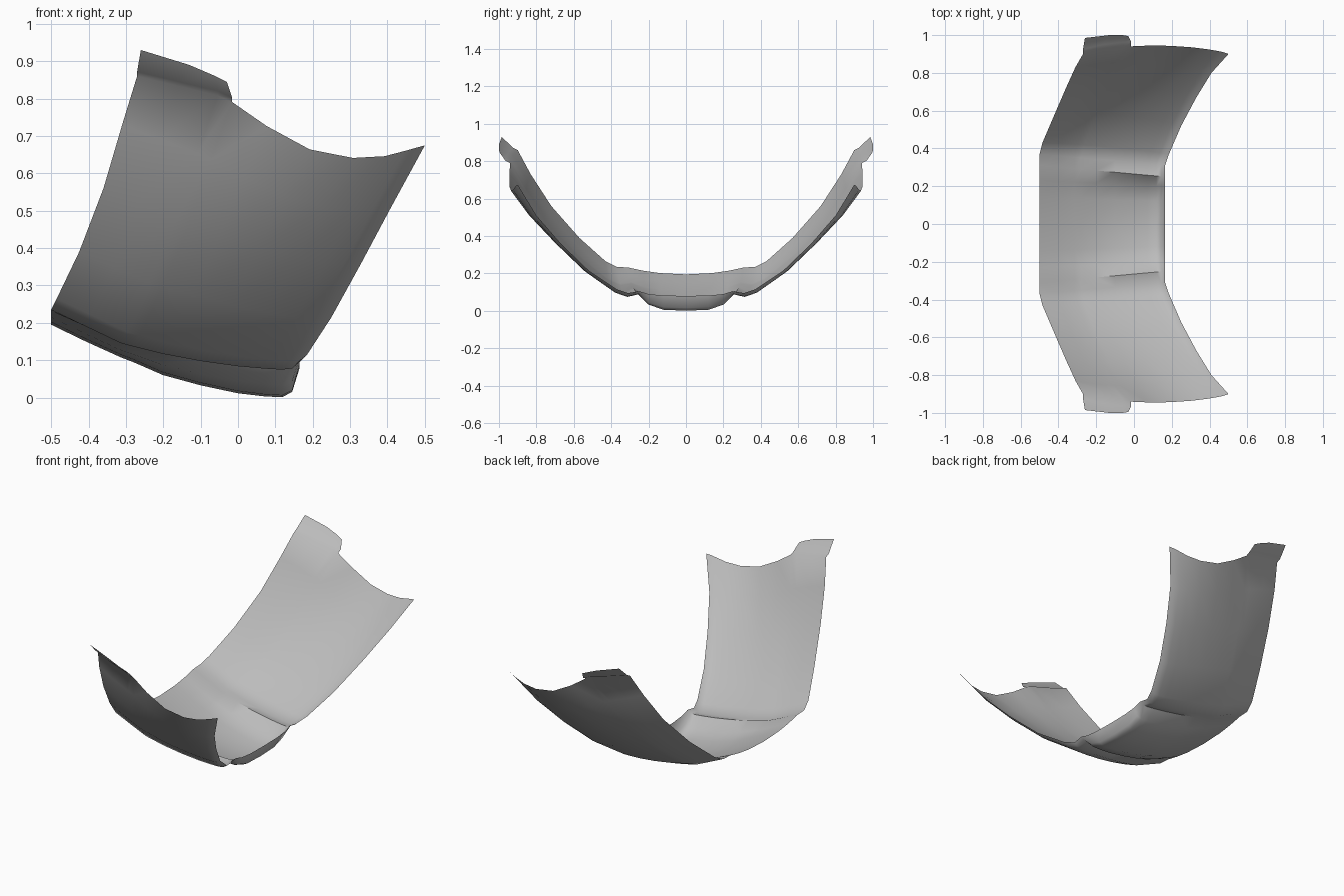
import bpy, bmesh, math
from mathutils import Vector

cube = bpy.data.objects.get("Cube")
if cube:
    bpy.data.objects.remove(cube)

mat = bpy.data.materials.new("plain grey")
mat.use_nodes = True
grey = (0.5, 0.5, 0.5, 1)
mat.diffuse_color = grey
mat.node_tree.nodes["Principled BSDF"].inputs["Base Color"].default_value = grey

# Positions across the shell, and how far it sags there in each region
ACROSS = (0, .14, .28, .33, .45, .6, .75, .86, .93, .97, 1)
BULGE = (0, .029, .055, .062, .083, .093, .097, .093, .087, .068, 0)
CREASE = (0, .025, .05, .052, .055, .053, .046, .037, .03, .021, 0)
TIP = (0, 0, 0, .008, .05, .085, .08, .055, .028, .012, 0)

# Stations from the middle to the tip:
# rear edge point, front edge point, weights of (bulge, crease, tip), sideways bow
STATIONS = [
    ((-.5, 0, .195), (.165, 0, .08), (1, 0, 0), 0),
    ((-.5, .14, .202), (.165, .12, .082), (.97, 0, 0), 0),
    ((-.5, .23, .215), (.165, .2, .09), (.6, .4, 0), 0),
    ((-.5, .31, .232), (.165, .25, .105), (0, .85, 0), 0),
    ((-.5, .37, .235), (.165, .31, .095), (0, 1, 0), 0),
    ((-.485, .43, .265), (.185, .37, .115), (0, .95, 0), .01),
    ((-.425, .57, .39), (.25, .52, .215), (0, .7, 0), .03),
    ((-.36, .72, .56), (.33, .67, .36), (0, .6, .1), .035),
    ((-.31, .83, .73), (.41, .8, .51), (0, .3, .5), .04),
    ((-.27, .9, .86), (.5, .9, .675), (0, 0, 1), .045),
]


def section(rear, front, weights, bow):
    """Points of one cross-section of the shell."""
    rear, front = Vector(rear), Vector(front)
    points = []
    for t, sags in zip(ACROSS, zip(BULGE, CREASE, TIP)):
        p = rear.lerp(front, t)
        p.y += bow * max(0, math.sin(math.pi * t)) ** .7
        p.z -= sum(w * s for w, s in zip(weights, sags))
        points.append(p)
    return points


def bridge(bm, a, b):
    """Skin two rows of vertices with quads."""
    for i in range(min(len(a), len(b)) - 1):
        bm.faces.new((a[i], b[i], b[i + 1], a[i + 1]))


# Curved shell, one half
bm = bmesh.new()
rows = [[bm.verts.new(p) for p in section(*s)] for s in STATIONS]
for a, b in zip(rows, rows[1:]):
    bridge(bm, a, b)

# Flared tab at the rear of the tip
root = rows[-1][:4]
bend = [bm.verts.new(v.co + Vector((0, .025, .012))) for v in root]
rim = [bm.verts.new(p) for p in ((-.26, .985, .93), (-.13, 1, .89),
                                 (-.06, 1, .86), (-.03, .995, .845))]
bridge(bm, root, bend)
bridge(bm, bend, rim)

mesh = bpy.data.meshes.new("curved_shell")
bm.to_mesh(mesh)
bm.free()
mesh.materials.append(mat)
shell = bpy.data.objects.new("curved_shell", mesh)
bpy.context.collection.objects.link(shell)

# Soft shading with sharp folds, then the other half
bpy.ops.object.select_all(action='DESELECT')
shell.select_set(True)
bpy.context.view_layer.objects.active = shell
bpy.ops.object.shade_smooth_by_angle(angle=math.radians(45))
mirror = shell.modifiers.new("other_half", 'MIRROR')
mirror.use_axis = (False, True, False)
mirror.use_clip = True
